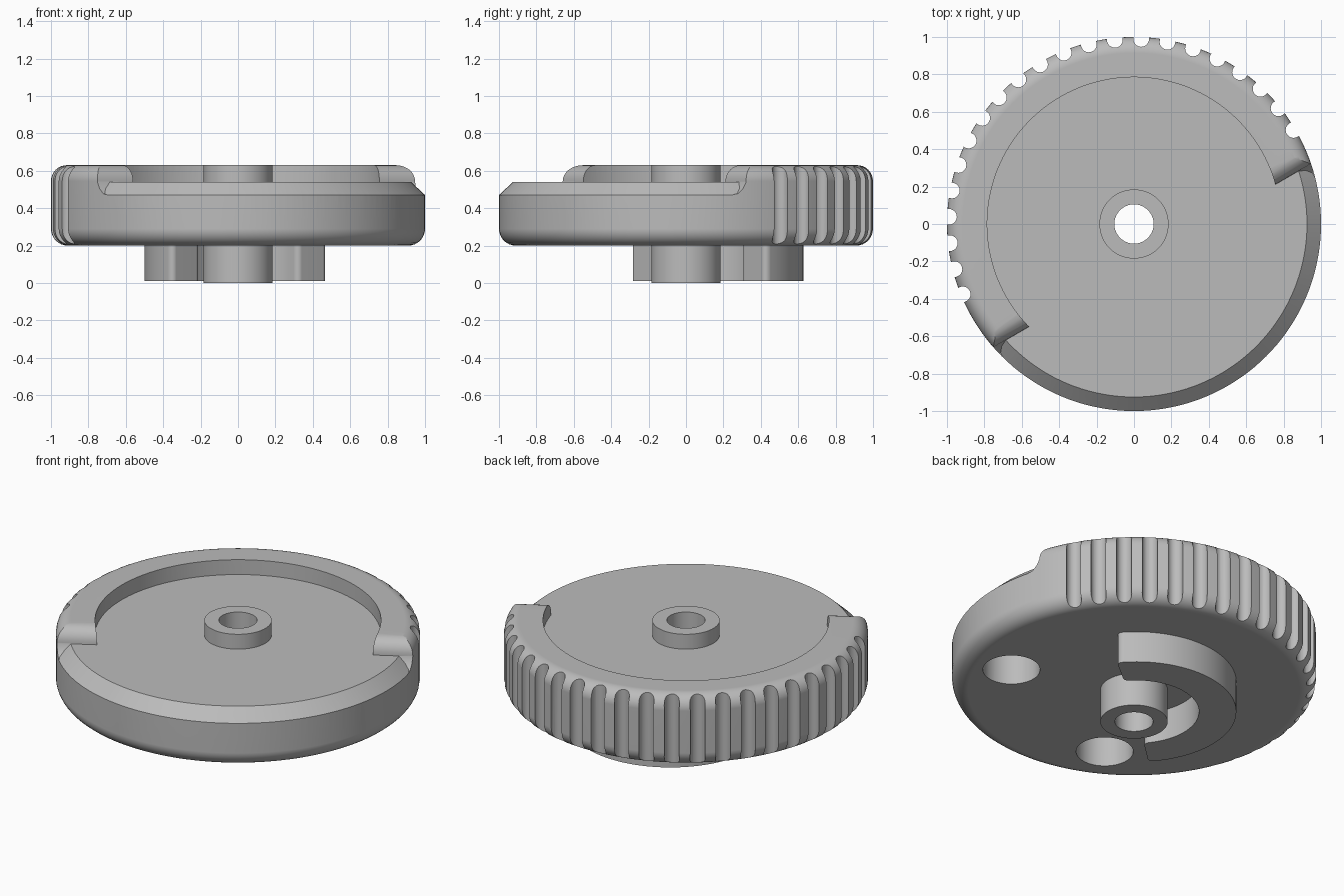
import bpy, bmesh, math
from mathutils import Matrix, Vector

cube = bpy.data.objects.get("Cube")
if cube:
    bpy.data.objects.remove(cube, do_unlink=True)

grey = bpy.data.materials.new("plain grey")
grey.use_nodes = True
GREY = (0.50, 0.50, 0.50, 1)
grey.diffuse_color = GREY
grey.node_tree.nodes["Principled BSDF"].inputs["Base Color"].default_value = GREY


def finish(bm, name):
    """Turn a bmesh into a grey object."""
    bmesh.ops.recalc_face_normals(bm, faces=bm.faces)
    mesh = bpy.data.meshes.new(name)
    bm.to_mesh(mesh)
    bm.free()
    mesh.materials.append(grey)
    obj = bpy.data.objects.new(name, mesh)
    bpy.context.collection.objects.link(obj)
    return obj


def lathe(name, profile, closed=False, steps=144):
    """Spin an (r, z) profile around the z axis."""
    bm = bmesh.new()
    vs = [bm.verts.new((r, 0, z)) for r, z in profile]
    es = [bm.edges.new(p) for p in zip(vs, vs[1:])]
    if closed:
        es.append(bm.edges.new((vs[-1], vs[0])))
    bmesh.ops.spin(bm, geom=vs + es, cent=(0, 0, 0), axis=(0, 0, 1),
                   angle=2 * math.pi, steps=steps)
    bmesh.ops.remove_doubles(bm, verts=bm.verts, dist=1e-5)
    return finish(bm, name)


def prism(points, offset):
    """Extrude a flat outline of 3D points; returns the bmesh."""
    bm = bmesh.new()
    face = bm.faces.new([bm.verts.new(p) for p in points])
    ext = bmesh.ops.extrude_face_region(bm, geom=[face], use_keep_orig=True)
    bmesh.ops.translate(bm, vec=offset,
                        verts=[v for v in ext["geom"] if isinstance(v, bmesh.types.BMVert)])
    return bm


def pegs(name, spots, r, z0, z1, seg):
    """Several upright cylinders in one object."""
    bm = bmesh.new()
    for x, y in spots:
        bmesh.ops.create_cone(bm, cap_ends=True, segments=seg, radius1=r, radius2=r,
                              depth=z1 - z0,
                              matrix=Matrix.Translation((x, y, (z0 + z1) / 2)))
    return finish(bm, name)


def boolean(obj, cutter, operation="DIFFERENCE"):
    """Apply a boolean and discard the cutter."""
    mod = obj.modifiers.new("cut", "BOOLEAN")
    mod.object, mod.operation, mod.solver = cutter, operation, "EXACT"
    deps = bpy.context.evaluated_depsgraph_get()
    mesh = bpy.data.meshes.new_from_object(obj.evaluated_get(deps))
    obj.modifiers.clear()
    obj.data = mesh
    bpy.data.objects.remove(cutter, do_unlink=True)


def arc(cx, cy, r, a0, a1, n):
    return [(cx + r * math.cos(math.radians(a0 + (a1 - a0) * i / n)),
             cy + r * math.sin(math.radians(a0 + (a1 - a0) * i / n))) for i in range(n + 1)]


def polar(r, deg):
    return (r * math.cos(math.radians(deg)), r * math.sin(math.radians(deg)))


# Wheel body: full-height disc with rounded edges
body = lathe("wheel_body", [(0, 0.2)] + arc(0.91, 0.29, 0.09, -90, 0, 8)
             + arc(0.915, 0.545, 0.085, 0, 90, 8) + [(0, 0.63)])

# Recess inside the raised rim
boolean(body, lathe("recess_cutter", [(0, 0.54), (0.785, 0.54), (0.785, 0.8), (0, 0.8)]))

# Open side of the rim: chamfered lower step, ending in curved shoulders
step = lathe("step_cutter", [(0, 0.54), (0.925, 0.54), (1.125, 0.355), (1.125, 0.8), (0, 0.8)])
shoulder = [(-1.5, 0.3), (-0.32, 0.3), (-0.297, 0.465), (-0.24, 0.478), (-0.212, 0.505),
            (-0.195, 0.54)] + arc(-0.11, 0.545, 0.085, 180, 90, 8) + [(-0.11, 0.9), (-1.5, 0.9)]
bm = prism([(-1.5, y, z) for y, z in shoulder], (3, 0, 0))
bmesh.ops.rotate(bm, verts=bm.verts, cent=(0, 0, 0),
                 matrix=Matrix.Rotation(math.radians(30), 3, "Z"))
boolean(step, finish(bm, "shoulder_cutter"), "INTERSECT")
boolean(body, step)

# Grip grooves around the rim
pitch = 360 / 44
boolean(body, pegs("groove_cutter", [polar(0.99, 30.5 + pitch * i) for i in range(22)],
                   0.042, 0.1, 0.8, 20))

# Two blind holes underneath and the shaft opening
boolean(body, pegs("hole_cutter", [(0.66, -0.26), (-0.31, -0.62)], 0.157, 0.1, 0.46, 48))
boolean(body, pegs("shaft_cutter", [(0, 0)], 0.15, 0.0, 0.9, 48))

# Hub tube through the middle
hub = lathe("hub", [(0.105, 0), (0.185, 0), (0.185, 0.63), (0.105, 0.63)], closed=True, steps=64)

# Half-ring cam lug on the underside
cx, cy, axis = 0.05, 0.078, 131
outline = (arc(cx, cy, 0.55, axis - 92, axis + 92, 48)
           + arc(cx, cy, 0.345, axis + 92, axis - 92, 40))
bm = prism([(x, y, 0.01) for x, y in outline], (0, 0, 0.21))
ends = [Vector(outline[i]) for i in (0, 48, 49, -1)]
corners = [e for e in bm.edges if abs(e.verts[0].co.z - e.verts[1].co.z) > 0.1
           and any((e.verts[0].co.xy - p).length < 1e-4 for p in ends)]
bmesh.ops.bevel(bm, geom=corners, offset=0.03, segments=4, profile=0.5, affect="EDGES")
lug = finish(bm, "cam_lug")

# Smooth curved walls, keep edges crisp
for obj in (body, hub, lug):
    bpy.ops.object.select_all(action="DESELECT")
    obj.select_set(True)
    bpy.context.view_layer.objects.active = obj
    bpy.ops.object.shade_smooth_by_angle(angle=math.radians(30))
    obj.modifiers.new("even_shading", "WEIGHTED_NORMAL").keep_sharp = True
